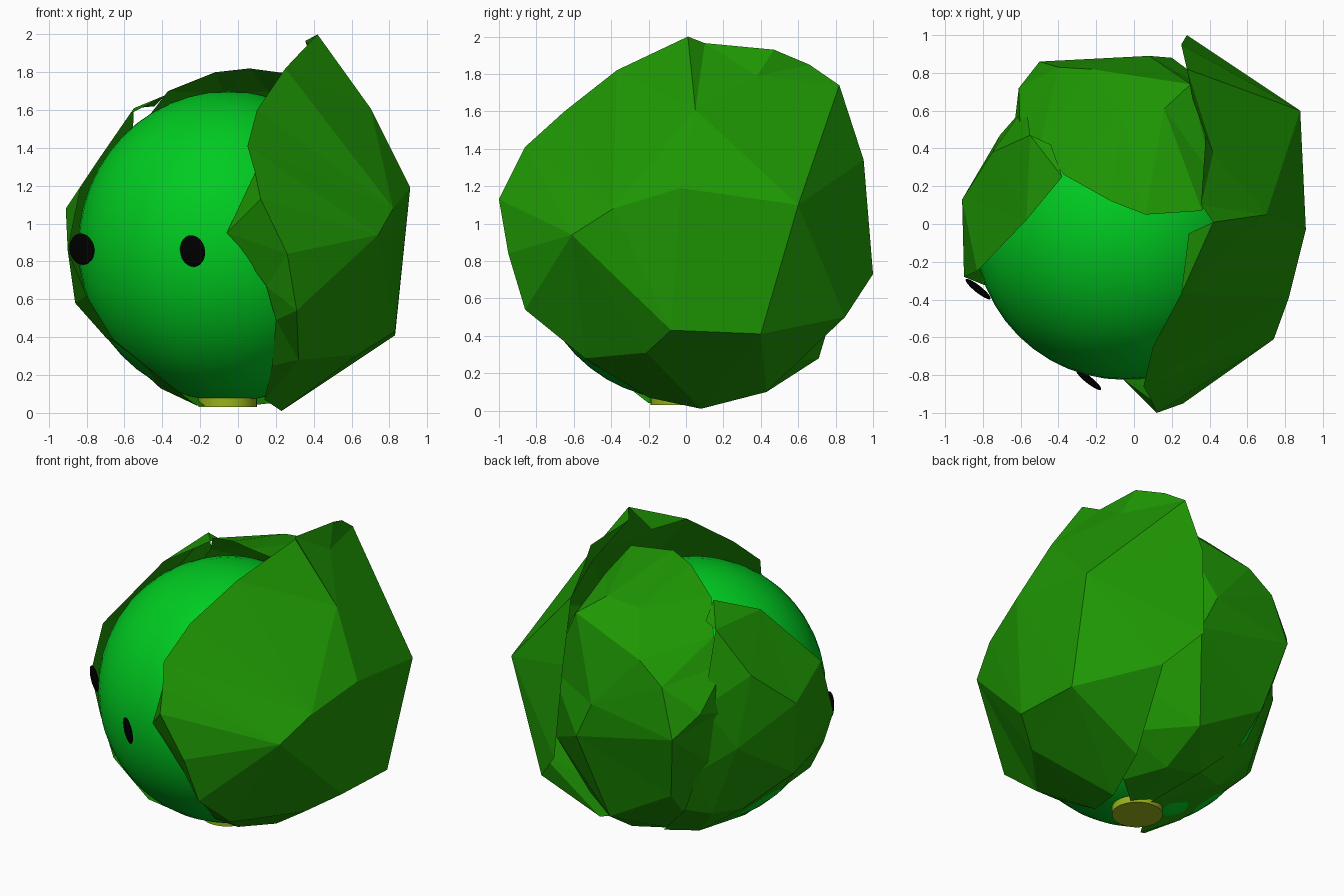
import bpy, bmesh, math
from mathutils import Vector, geometry

cube = bpy.data.objects.get("Cube")
if cube:
    bpy.data.objects.remove(cube, do_unlink=True)

CENTRE = Vector((-.05, -.03, .88))


def material(name, r, g, b):
    mat = bpy.data.materials.new(name)
    mat.use_nodes = True
    mat.diffuse_color = (r, g, b, 1)
    shader = next(n for n in mat.node_tree.nodes if n.type == 'BSDF_PRINCIPLED')
    shader.inputs["Base Color"].default_value = (r, g, b, 1)
    shader.inputs["Roughness"].default_value = 1
    shader.inputs["Specular IOR Level"].default_value = 0
    return mat


head_green = material("bright green", 0, .6, .015)
leaf_green = material("leaf green", .013, .31, .001)
stem_yellow = material("stem yellow green", .31, .45, .01)
eye_black = material("black", 0, 0, 0)


def finish(name, mat):
    obj = bpy.context.object
    obj.name = obj.data.name = name
    obj.data.materials.append(mat)
    bpy.ops.object.shade_smooth_by_angle(angle=math.radians(40))
    return obj


def flatten(point, axis):
    """Unroll a point around the head into the plane facing the leaf axis."""
    side = Vector((0, 0, 1)).cross(axis).normalized()
    up = axis.cross(side)
    ray = (point - CENTRE).normalized()
    across = Vector((ray.dot(side), ray.dot(up)))
    return across.normalized() * ray.angle(axis)


def leaf(name, axis, rim, folds):
    """Faceted open leaf: an outline loop plus the creased points inside it."""
    axis = Vector(axis).normalized()
    points = [Vector(p) for p in rim + folds]
    flat = [flatten(p, axis) for p in points]
    loop = list(range(len(rim)))
    _, _, faces, origin, _, _ = geometry.delaunay_2d_cdt(flat, [], [loop], 1, 1e-5)
    bm = bmesh.new()
    verts = [bm.verts.new(p) for p in points]
    for tri in faces:
        corners = [origin[i][0] for i in tri if origin[i]]
        if len(set(corners)) == 3:
            face = bm.faces.new([verts[i] for i in corners])
            face.normal_update()
            if face.normal.dot(face.calc_center_median() - CENTRE) < 0:
                face.normal_flip()
    mesh = bpy.data.meshes.new(name)
    bm.to_mesh(mesh)
    bm.free()
    mesh.materials.append(leaf_green)
    bpy.context.collection.objects.link(bpy.data.objects.new(name, mesh))


# Round head
bpy.ops.mesh.primitive_uv_sphere_add(segments=48, ring_count=24, radius=1, location=CENTRE)
finish("head", head_green).scale = (.795, .795, .82)

# Cut stem
bpy.ops.mesh.primitive_cylinder_add(vertices=32, radius=.155, depth=.06, location=(-.055, -.035, .06))
finish("stem", stem_yellow)

# Flat oval eyes, both facing the same way
facing = Vector((-.62, -.78, -.12))
for name, spot in (("left_eye", (-.24, -.825, .855)), ("right_eye", (-.825, -.345, .865))):
    bpy.ops.mesh.primitive_uv_sphere_add(segments=24, ring_count=12, location=spot)
    eye = finish(name, eye_black)
    eye.scale = (.084, .084, .016)
    eye.rotation_euler = facing.to_track_quat('Z', 'Y').to_euler()

# Large leaf wrapping the left side
leaf("left_leaf", (1, .1, 0),
     [(.23, .08, .01), (.14, -.2, .07), (.18, -.5, .25), (.2, -.72, .49),
      (.15, -.79, .67), (-.06, -.82, .95), (.09, -.93, 1.27), (.05, -.86, 1.41),
      (.1, -.65, 1.6), (.25, -.37, 1.82), (.29, -.05, 1.86), (.42, .01, 2),
      (.355, .1, 1.965), (.38, .47, 1.93), (.31, .66, 1.85), (.28, .82, 1.74),
      (.25, .95, 1.34), (.28, 1, .73), (.48, .85, .5), (.34, .43, .1)],
     [(.12, -1, 1.13), (.26, -.95, .84), (.31, -.86, .54), (.32, -.54, .28),
      (.74, -.61, .94), (.82, -.39, 1.08), (.91, -.03, 1.19), (.88, .6, 1.1),
      (.83, .4, .41), (.83, -.08, .43), (.64, -.21, .31), (.42, .38, 1.79),
      (.7, .05, 1.61)])

# Leaf cupping the back
leaf("back_leaf", (-.1, 1, 0),
     [(-.02, -.02, .03), (.25, .2, .06), (.42, .42, .24), (.6, .52, .6), (.58, .6, 1.1),
      (.5, .5, 1.42), (.42, .25, 1.65), (.36, .07, 1.78), (.06, .05, 1.82),
      (-.12, .12, 1.8), (-.37, .26, 1.7), (-.5, .42, 1.53), (-.6, .42, 1.38),
      (-.63, .55, 1.1), (-.58, .56, .75), (-.36, .52, .33), (-.18, .42, .16)],
     [(-.5, .86, 1), (-.4, .83, 1.32), (-.23, .82, 1.45), (.08, .89, 1.1),
      (.2, .88, .85), (.3, .74, 1.6), (-.07, .6, 1.68), (.16, .61, 1.7),
      (.07, .71, .28), (.1, .43, .1), (-.4, .73, .55), (-.61, .72, 1.15)])

# Leaf on the right side
leaf("right_leaf", (-1, .2, 0),
     [(-.03, .1, .04), (-.22, -.2, .04), (-.4, -.38, .18), (-.66, -.38, .39),
      (-.8, -.32, .62), (-.9, -.28, .86), (-.83, -.25, 1.2), (-.57, .02, 1.58),
      (-.38, .25, 1.68), (-.44, .42, 1.62), (-.55, .47, 1.61), (-.57, .63, 1.15),
      (-.52, .62, .7), (-.4, .58, .4), (-.15, .45, .15)],
     [(-.91, .13, 1.08), (-.75, .38, 1.32), (-.86, .08, .58), (-.71, .47, .85),
      (-.7, -.05, .4), (-.64, .3, .37), (-.53, .48, .37), (-.41, -.05, .13),
      (-.36, .37, .17)])
